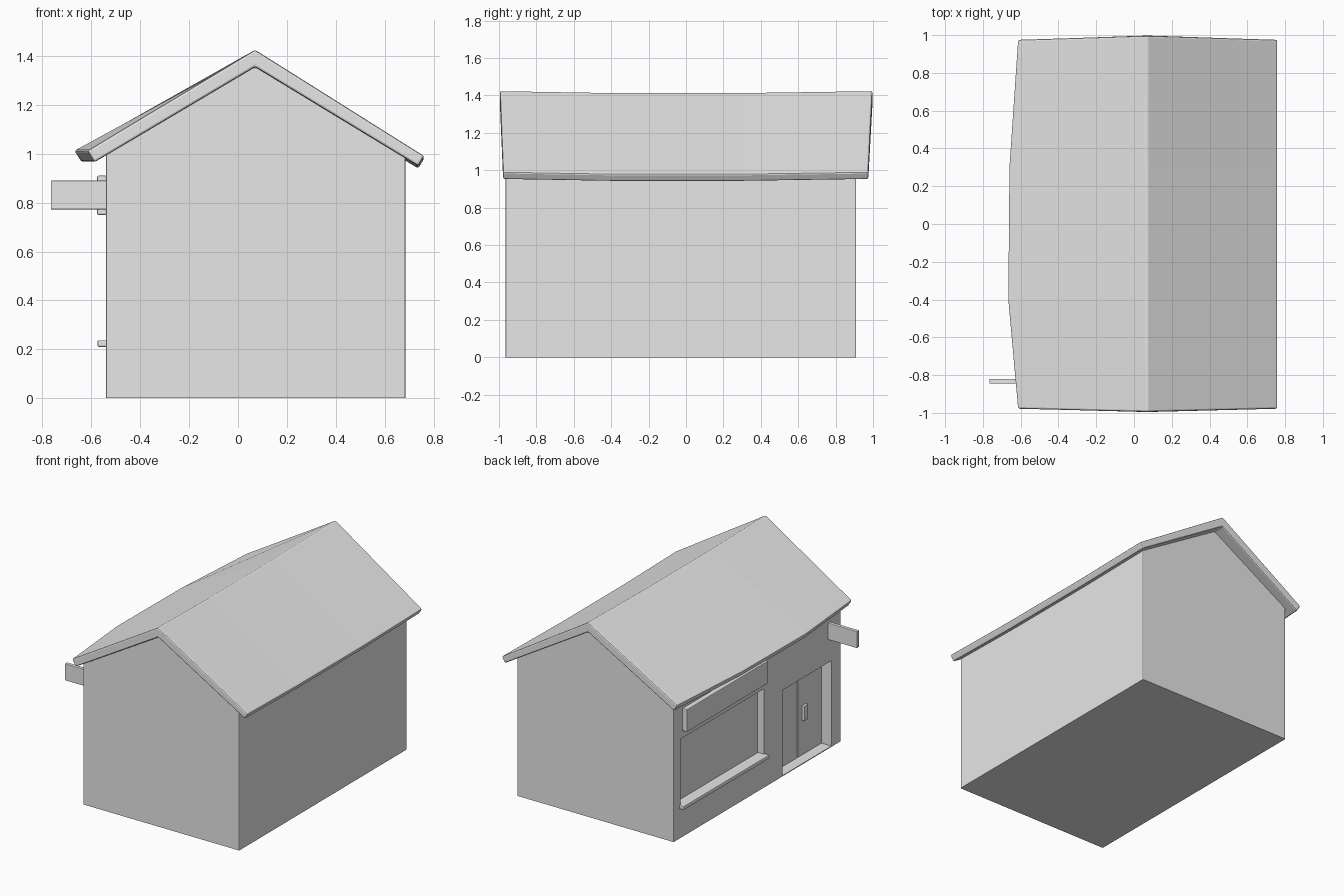
import bpy, bmesh

cube = bpy.data.objects.get("Cube")
if cube:
    bpy.data.objects.remove(cube, do_unlink=True)

# One plain grey for the whole shop
grey = bpy.data.materials.new("light grey")
grey.use_nodes = True
colour = (0.8, 0.8, 0.8, 1)
grey.diffuse_color = colour
grey.node_tree.nodes["Principled BSDF"].inputs["Base Color"].default_value = colour


def loft(name, rings, bevel=0):
    """Closed solid through matching cross-sections, with softened edges."""
    bm = bmesh.new()
    loops = [[bm.verts.new(p) for p in ring] for ring in rings]
    n = len(loops[0])
    for a, b in zip(loops, loops[1:]):
        for i in range(n):
            j = (i + 1) % n
            bm.faces.new((a[i], a[j], b[j], b[i]))
    bm.faces.new(loops[0])
    bm.faces.new(loops[-1])
    bmesh.ops.recalc_face_normals(bm, faces=bm.faces)
    mesh = bpy.data.meshes.new(name)
    bm.to_mesh(mesh)
    bm.free()
    obj = bpy.data.objects.new(name, mesh)
    bpy.context.collection.objects.link(obj)
    mesh.materials.append(grey)
    if bevel:
        mod = obj.modifiers.new("soft edges", "BEVEL")
        mod.width = bevel
        mod.segments = 2
        mod.limit_method = "ANGLE"
    return obj


def box(name, x, y, z, bevel=0):
    corners = [(x[0], z[0]), (x[1], z[0]), (x[1], z[1]), (x[0], z[1])]
    return loft(name, [[(px, py, pz) for px, pz in corners] for py in y], bevel)


def apply_modifier(obj, mod):
    bpy.context.view_layer.objects.active = obj
    bpy.ops.object.modifier_apply(modifier=mod.name)


def cut(obj, cutter):
    mod = obj.modifiers.new("opening", "BOOLEAN")
    mod.operation = "DIFFERENCE"
    mod.solver = "EXACT"
    mod.object = cutter
    apply_modifier(obj, mod)
    bpy.data.objects.remove(cutter, do_unlink=True)


WALL = -0.54      # outer face of the shop front
BACK = 0.685
RIDGE = 0.07

# Walls with gables, window recess and door recess
gable = [(WALL, 0), (BACK, 0), (BACK, 0.99), (RIDGE, 1.37), (WALL, 1.015)]
walls = loft("walls", [[(x, y, z) for x, z in gable] for y in (-0.965, 0.91)])
bm = bmesh.new()
bm.from_mesh(walls.data)
corners = [e for e in bm.edges
           if abs(e.verts[0].co.z - e.verts[1].co.z) > 0.5
           and abs(e.verts[0].co.x - e.verts[1].co.x) < 0.01]
bmesh.ops.bevel(bm, geom=corners, offset=0.007, segments=2,
                profile=0.5, affect="EDGES")
bm.to_mesh(walls.data)
bm.free()
cut(walls, box("window_cutter", (-0.7, WALL + 0.05), (-0.10, 0.83), (0.23, 0.70)))
cut(walls, box("door_cutter", (-0.7, WALL + 0.085), (-0.855, -0.31), (-0.1, 0.61)))

# Roof: gently sagging ridge, with the shop-side eave bowed outwards
rings = []
for ridge_y, eave_y, eave_x, sag in (
        (-0.995, -0.978, -0.617, 0),
        (-0.4, -0.4, -0.669, 0.01),
        (0.3, 0.3, -0.663, 0.01),
        (0.997, 0.975, -0.617, 0)):
    rings.append([
        (eave_x, eave_y, 1.012),
        (RIDGE, ridge_y, 1.425 - sag),
        (0.762, eave_y, 0.99 - sag),
        (0.737, eave_y, 0.95 - sag),
        (RIDGE, ridge_y, 1.355 - sag),
        (eave_x + 0.03, eave_y, 0.965)])
loft("roof", rings, 0.009)

# Window sill and sign board above the window
box("window_sill", (-0.575, WALL + 0.05), (-0.115, 0.845), (0.21, 0.237), 0.006)
box("sign_board", (-0.576, WALL + 0.002), (-0.095, 0.81), (0.75, 0.91), 0.005)

# Hanging sign standing out from the wall
box("blade_sign", (-0.765, WALL + 0.005), (-0.845, -0.82), (0.772, 0.89), 0.003)

# Doorstep, two door leaves with a narrow gap, and a handle
DOOR = WALL + 0.085
box("doorstep", (WALL, DOOR), (-0.855, -0.31), (0, 0.006))
for name, span in (("side_leaf", (-0.578, -0.31)), ("door_leaf", (-0.855, -0.59))):
    box(name, (DOOR - 0.008, DOOR + 0.002), span, (0.006, 0.61))
box("door_handle", (DOOR - 0.028, DOOR - 0.006), (-0.68, -0.635), (0.25, 0.355), 0.004)
